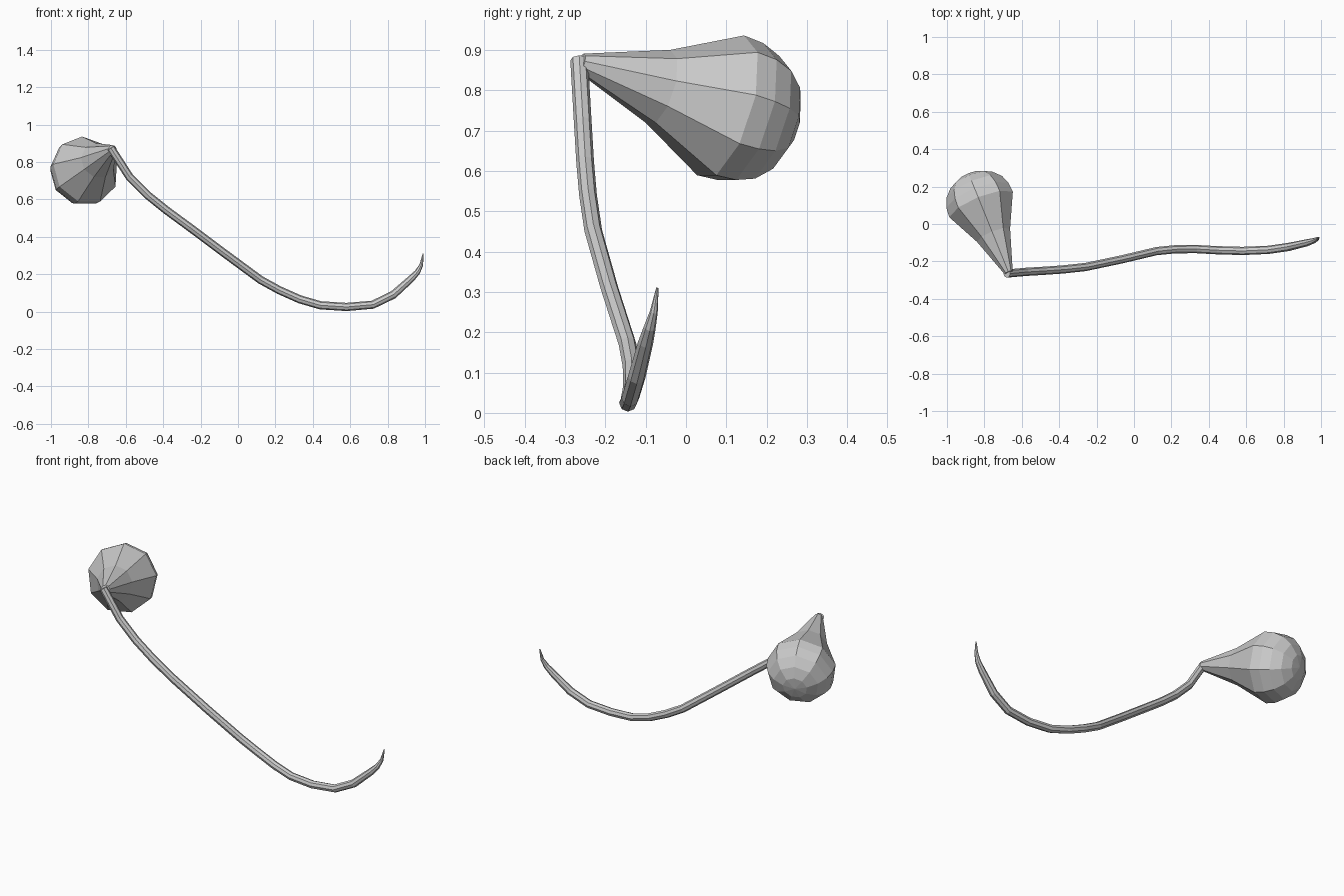
import bpy, bmesh, math
from mathutils import Vector

if "Cube" in bpy.data.objects:
    bpy.data.objects.remove(bpy.data.objects["Cube"])


def loft(name, path, radii, sides, ref, turn=0.0):
    """Skin round rings along a path and cap both ends."""
    pts = [Vector(p) for p in path]
    ref = Vector(ref)
    bm = bmesh.new()
    rings = []
    for i, (p, r) in enumerate(zip(pts, radii)):
        t = Vector((0, 0, 0))
        if i > 0:
            t += (p - pts[i - 1]).normalized()
        if i < len(pts) - 1:
            t += (pts[i + 1] - p).normalized()
        t.normalize()
        u = (ref - t * ref.dot(t)).normalized()
        v = t.cross(u)
        ring = []
        for k in range(sides):
            a = turn + 2 * math.pi * k / sides
            ring.append(bm.verts.new(p + r * (math.cos(a) * u + math.sin(a) * v)))
        rings.append(ring)
    for a, b in zip(rings, rings[1:]):
        for k in range(sides):
            n = (k + 1) % sides
            bm.faces.new((a[k], a[n], b[n], b[k]))
    bm.faces.new(rings[0][::-1])
    bm.faces.new(rings[-1])
    bmesh.ops.recalc_face_normals(bm, faces=bm.faces)
    mesh = bpy.data.meshes.new(name)
    bm.to_mesh(mesh)
    bm.free()
    ob = bpy.data.objects.new(name, mesh)
    bpy.context.collection.objects.link(ob)
    return ob


# curved stem, tapering to a pointed tip
stem_path = [
    (-0.68, -0.265, 0.875), (-0.58, -0.256, 0.72), (-0.48, -0.25, 0.62),
    (-0.38, -0.243, 0.54), (-0.26, -0.23, 0.452), (-0.07, -0.19, 0.31),
    (0.12, -0.145, 0.17), (0.22, -0.135, 0.115), (0.33, -0.134, 0.066),
    (0.44, -0.14, 0.034), (0.58, -0.144, 0.025), (0.72, -0.138, 0.037),
    (0.83, -0.122, 0.09), (0.925, -0.1, 0.175), (0.96, -0.09, 0.212),
    (0.98, -0.08, 0.25), (0.99, -0.071, 0.31)]
loft("stem", stem_path, [0.022] * 13 + [0.019, 0.015, 0.01, 0.003], 8, (0, 1, 0))

# nine-sided teardrop bulb hanging back from the top of the stem
start = Vector((-0.67, -0.26, 0.868))
axis = Vector((-0.361, 0.892, -0.277)).normalized()
profile = [(0.0, 0.024), (0.22, 0.097), (0.40, 0.186), (0.455, 0.182),
           (0.505, 0.163), (0.55, 0.122), (0.578, 0.066), (0.586, 0.003)]
loft("bulb", [start + axis * t for t, r in profile], [r for t, r in profile],
     9, (0, 0, 1))
